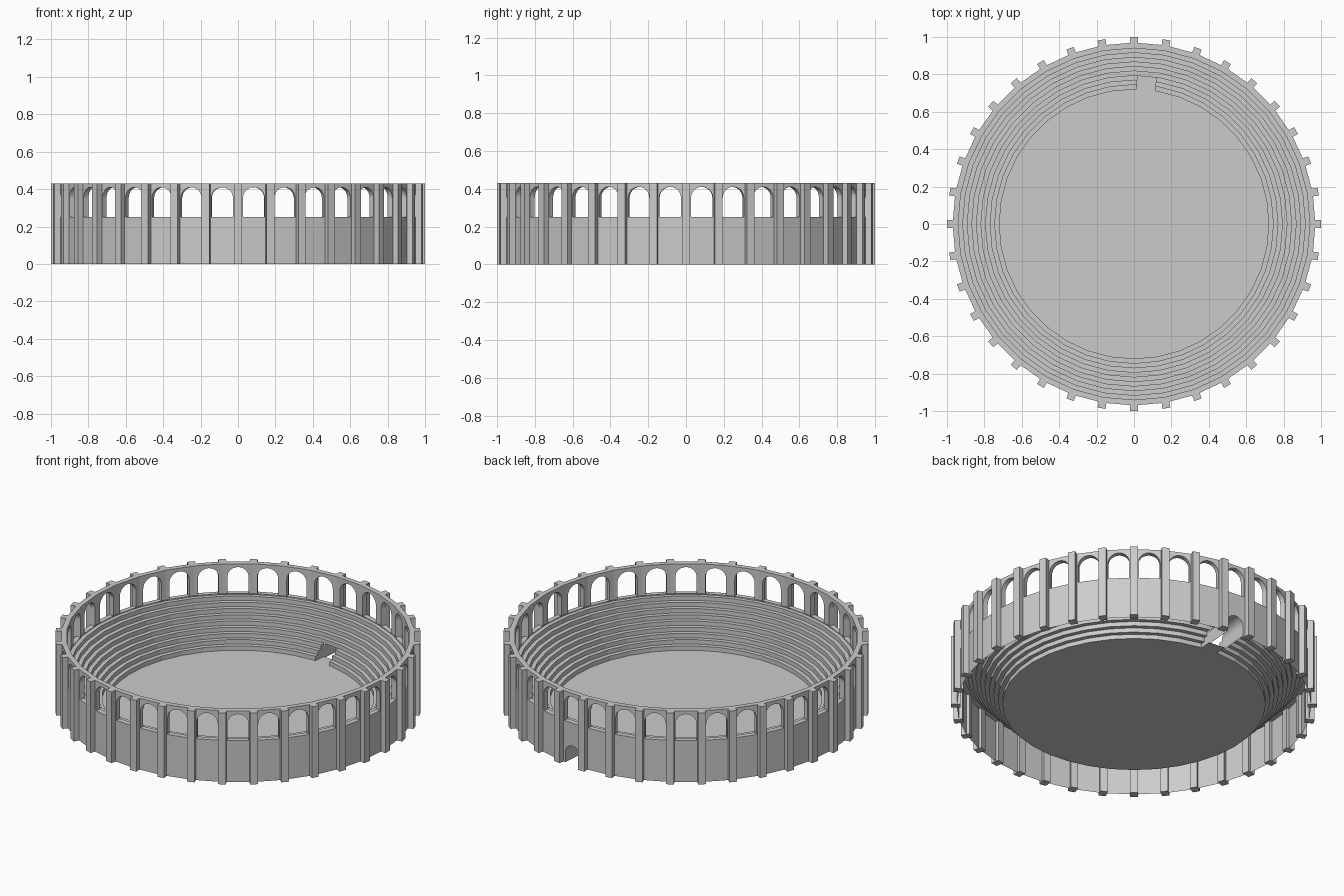
import bpy, bmesh
from math import sin, cos, pi, radians, degrees, asin

if "Cube" in bpy.data.objects:
    bpy.data.objects.remove(bpy.data.objects["Cube"])

N = 36                       # bays around the ring
STEP = 360 / N
HALF = radians(STEP / 2)
DOOR = 85                    # angle of the entrance bay
R_OUT, R_IN, SILL, TOP = 0.97, 0.94, 0.25, 0.43


def ring_pt(r, a, z):
    """Point on a 36-sided ring whose corners lie at radius r."""
    rr = r * cos(HALF) / cos(radians(a % STEP - STEP / 2))
    return (rr * cos(radians(a)), rr * sin(radians(a)), z)


def local_pt(r, x, z, a):
    """Point at distance r along direction a, offset x sideways."""
    a = radians(a)
    return (r * cos(a) - x * sin(a), r * sin(a) + x * cos(a), z)


def face(bm, pts):
    return bm.faces.new([bm.verts.new(p) for p in pts])


def finish(name, bm, normals=True):
    bmesh.ops.remove_doubles(bm, verts=bm.verts, dist=1e-5)
    if normals:
        bmesh.ops.recalc_face_normals(bm, faces=bm.faces)
    me = bpy.data.meshes.new(name)
    bm.to_mesh(me)
    bm.free()
    ob = bpy.data.objects.new(name, me)
    bpy.context.collection.objects.link(ob)
    return ob


def band(bm, r0, z0, r1, z1, angles):
    for a, b in zip(angles, angles[1:]):
        face(bm, [ring_pt(r0, b, z0), ring_pt(r0, a, z0),
                  ring_pt(r1, a, z1), ring_pt(r1, b, z1)])


def arch(half, z0, spring, n=12):
    """Outline of an arched opening, left foot to right foot."""
    return ([(-half, z0)]
            + [(-half * cos(pi * i / n), spring + half * sin(pi * i / n)) for i in range(n + 1)]
            + [(half, z0)])


def arch_outline(r, opening, z0, z1):
    w = r * sin(HALF)
    return [(-w, z0)] + opening + [(w, z0), (w, z1), (-w, z1)]


FULL = [i * STEP for i in range(N + 1)]
BAYS = [(i + 0.5) * STEP for i in range(N)]

# arcade: one arched bay per side
bm = bmesh.new()
window = arch(0.058, SILL, 0.352)
for a in BAYS:
    rings = []
    for r in (R_OUT, R_IN):
        d = r * cos(HALF)
        rings.append([bm.verts.new(local_pt(d, x, z, a))
                      for x, z in arch_outline(r, window, SILL, TOP)])
    o, i = rings
    bm.faces.new(o)
    bm.faces.new(i[::-1])
    n = len(o)
    for k in range(n):
        if k not in (n - 3, n - 1):          # bays touch here
            bm.faces.new([o[(k + 1) % n], o[k], i[k], i[(k + 1) % n]])
finish("arcade", bm)

# lower wall with sill and arched doorway
bm = bmesh.new()
door = arch(0.05, 0, 0.062)
for a in BAYS:
    if a == DOOR:
        d = R_OUT * cos(HALF)
        face(bm, [local_pt(d, x, z, a) for x, z in arch_outline(R_OUT, door, 0, SILL)][::-1])
    else:
        band(bm, R_OUT, 0, R_OUT, SILL, [a - STEP / 2, a + STEP / 2])
band(bm, R_OUT, SILL, R_IN, SILL, FULL)
finish("lower_wall", bm)

# pilasters
bm = bmesh.new()
for a in FULL[:-1]:
    box = bmesh.ops.create_cube(bm, size=1)["verts"]
    for v in box:
        v.co = local_pt(0.975 + v.co.x * 0.05, v.co.y * 0.042, TOP * (v.co.z + 0.5), a)
finish("pilasters", bm)

# stepped seating, first rows interrupted by the entrance
ROWS, CUT, Z0, RISE = 9, 3, 0.01, 0.0262
rad = [0.72 + (R_IN - 0.72) * k / ROWS for k in range(ROWS + 1)]


def row_angles(r):
    h = degrees(asin(0.05 / (r * cos(HALF))))
    return ([DOOR + h] + [90 + i * STEP for i in range(N)] + [DOOR + 360 - h])


bm = bmesh.new()
for k in range(ROWS):
    za, zb = Z0 + k * RISE, Z0 + (k + 1) * RISE
    if k < CUT:
        inner, outer = row_angles(rad[k]), row_angles(rad[k + 1])
    else:
        inner = outer = FULL
    band(bm, rad[k], za, rad[k], zb, inner)
    for i in range(len(inner) - 1):
        face(bm, [ring_pt(rad[k], inner[i + 1], zb), ring_pt(rad[k], inner[i], zb),
                  ring_pt(rad[k + 1], outer[i], zb), ring_pt(rad[k + 1], outer[i + 1], zb)])
finish("seating", bm)

# entrance tunnel vault and stepped side walls
bm = bmesh.new()
c = cos(HALF)
for (x0, z0), (x1, z1) in zip(door, door[1:]):
    face(bm, [local_pt(rad[CUT] * c, x0, z0, DOOR), local_pt(rad[CUT] * c, x1, z1, DOOR),
              local_pt(R_OUT * c, x1, z1, DOOR), local_pt(R_OUT * c, x0, z0, DOOR)])
for k in range(CUT):
    z = Z0 + (k + 1) * RISE
    for x in (-0.05, 0.05):
        face(bm, [local_pt(rad[k] * c, x, Z0, DOOR), local_pt(rad[k + 1] * c, x, Z0, DOOR),
                  local_pt(rad[k + 1] * c, x, z, DOOR), local_pt(rad[k] * c, x, z, DOOR)])
finish("entrance_tunnel", bm)

# arena floor with a short strip into the entrance
bm = bmesh.new()
face(bm, [ring_pt(rad[0], a, Z0) for a in FULL[:-1]])
face(bm, [local_pt(r * c, x, Z0, DOOR) for r, x in
          ((rad[0], -0.05), (rad[CUT], -0.05), (rad[CUT], 0.05), (rad[0], 0.05))][::-1])
for f in bm.faces:
    f.normal_update()
    if f.normal.z < 0:
        f.normal_flip()
finish("arena_floor", bm, normals=False)
